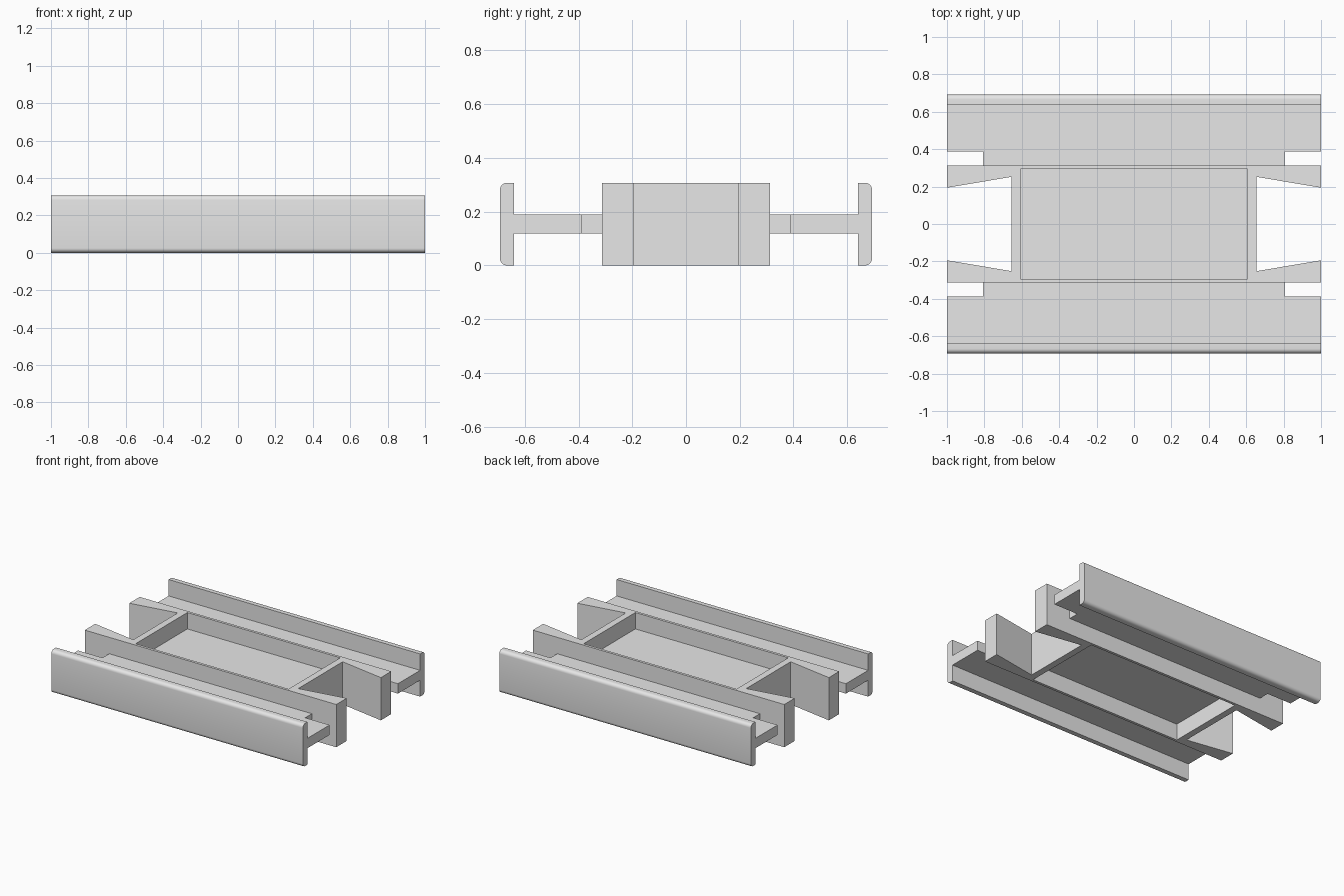
import bpy, bmesh, math
from mathutils import Vector

if "Cube" in bpy.data.objects:
    bpy.data.objects.remove(bpy.data.objects["Cube"], do_unlink=True)

HEIGHT = 0.307
WEB_LOW, WEB_HIGH = 0.118, 0.189

grey = bpy.data.materials.new("plain_grey")
grey.use_nodes = True
grey.diffuse_color = (0.8, 0.8, 0.8, 1)
grey.node_tree.nodes["Principled BSDF"].inputs["Base Color"].default_value = (0.8, 0.8, 0.8, 1)


def quarter_part(name, outline, sweep):
    """Sweep a closed outline, open it on the symmetry planes and mirror it in x and y."""
    bm = bmesh.new()
    face = bm.faces.new([bm.verts.new(p) for p in outline])
    swept = bmesh.ops.extrude_face_region(bm, geom=[face], use_keep_orig=True)
    moved = [v for v in swept["geom"] if isinstance(v, bmesh.types.BMVert)]
    bmesh.ops.translate(bm, verts=moved, vec=Vector(sweep))
    bmesh.ops.recalc_face_normals(bm, faces=bm.faces)
    inner = [f for f in bm.faces
             if any(all(abs(v.co[axis]) < 1e-5 for v in f.verts) for axis in (0, 1))]
    bmesh.ops.delete(bm, geom=inner, context="FACES")
    mesh = bpy.data.meshes.new(name)
    bm.to_mesh(mesh)
    bm.free()
    mesh.materials.append(grey)
    obj = bpy.data.objects.new(name, mesh)
    bpy.context.collection.objects.link(obj)
    mirror = obj.modifiers.new("mirror", "MIRROR")
    mirror.use_axis = (True, True, False)
    return obj


def plate(name, points, low, high):
    return quarter_part(name, [(x, y, low) for x, y in points], (0, 0, high - low))


# Central frame with end walls and tapered prongs
plate("central_frame", [(0, 0.293), (0.608, 0.293), (0.608, 0), (0.656, 0),
                        (0.656, 0.252), (1, 0.194), (1, 0.312), (0, 0.312)], 0, HEIGHT)

# Thin floor, recessed from above and below
plate("pocket_floor", [(0, 0), (0.608, 0), (0.608, 0.293), (0, 0.293)], WEB_LOW, WEB_HIGH)

# Notched webs joining the frame to the side rails
plate("side_web", [(0, 0.312), (0.806, 0.312), (0.806, 0.388),
                   (1, 0.388), (1, 0.64), (0, 0.64)], WEB_LOW, WEB_HIGH)

# Side rails with rounded outer edges
INNER, OUTER, RADIUS, STEPS = 0.64, 0.692, 0.025, 6
profile = [(0, INNER, HEIGHT), (0, INNER, 0)]
for start, z in ((-90, RADIUS), (0, HEIGHT - RADIUS)):
    for i in range(STEPS + 1):
        a = math.radians(start + 90 * i / STEPS)
        profile.append((0, OUTER - RADIUS + RADIUS * math.cos(a), z + RADIUS * math.sin(a)))
rail = quarter_part("side_rail", profile, (1, 0, 0))

bpy.ops.object.select_all(action="DESELECT")
rail.select_set(True)
bpy.context.view_layer.objects.active = rail
bpy.ops.object.shade_smooth_by_angle(angle=math.radians(30))
